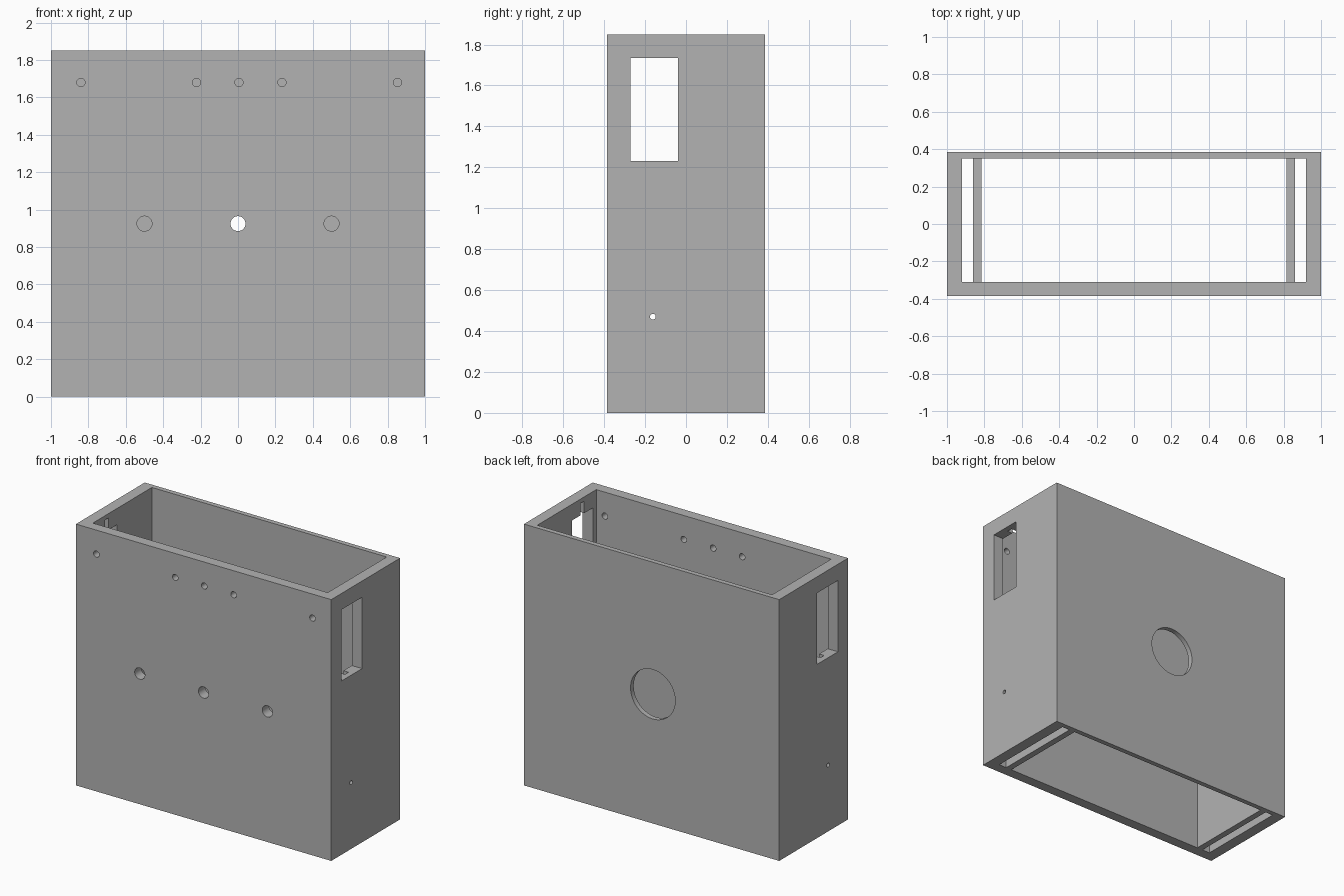
import bpy
from math import radians

if "Cube" in bpy.data.objects:
    bpy.data.objects.remove(bpy.data.objects["Cube"], do_unlink=True)

grey = bpy.data.materials.new("plain grey")
grey.use_nodes = True
colour = (0.45, 0.45, 0.45, 1)
grey.diffuse_color = colour
grey.node_tree.nodes["Principled BSDF"].inputs["Base Color"].default_value = colour


def box(name, low, high):
    """Axis-aligned box between two corners."""
    centre = [(a + b) / 2 for a, b in zip(low, high)]
    bpy.ops.mesh.primitive_cube_add(size=1, location=centre)
    ob = bpy.context.object
    ob.name = name
    ob.scale = [b - a for a, b in zip(low, high)]
    bpy.ops.object.transform_apply(location=True, rotation=True, scale=True)
    ob.data.materials.append(grey)
    return ob


def rod(centre, radius, length, axis):
    """Round cutter along the x or y axis."""
    turn = (0, radians(90), 0) if axis == "x" else (radians(90), 0, 0)
    bpy.ops.mesh.primitive_cylinder_add(vertices=48, radius=radius, depth=length,
                                        location=centre, rotation=turn)
    ob = bpy.context.object
    ob.name = "hole_cutter"
    bpy.ops.object.transform_apply(location=True, rotation=True, scale=True)
    ob.data.materials.append(grey)
    return ob


def cut(target, cutter):
    """Subtract the cutter and remove it."""
    cutter.hide_render = True
    mod = target.modifiers.new("cut", "BOOLEAN")
    mod.operation = "DIFFERENCE"
    mod.solver = "EXACT"
    mod.object = cutter
    bpy.context.view_layer.objects.active = target
    bpy.ops.object.modifier_apply(modifier=mod.name)
    bpy.data.objects.remove(cutter, do_unlink=True)


# Open-ended case: thick front and sides, thin back
W, D, H = 1.0, 0.385, 1.85
in_x, in_front, in_back = 0.92, -0.31, 0.35
case = box("case", (-W, -D, 0), (W, D, H))
cut(case, box("cavity_cutter", (-in_x, in_front, -0.1), (in_x, in_back, H + 0.1)))

# Front holes: a row of small ones near the top, three larger ones at mid height
for x in (-0.84, -0.222, 0.005, 0.235, 0.853):
    cut(case, rod((x, in_front, 1.68), 0.022, 0.3, "y"))
for x in (-0.5, 0, 0.5):
    cut(case, rod((x, in_front, 0.925), 0.04, 0.3, "y"))

# Large round opening in the back
cut(case, rod((-0.01, in_back, 0.915), 0.175, 0.2, "y"))

# Side windows, each with a shallow inner groove reaching above and below
slot_y = -0.155
for side in (-1, 1):
    mid = side * 0.95
    cut(case, box("window_cutter", (mid - 0.15, -0.272, 1.23), (mid + 0.15, -0.04, 1.735)))
    groove = side * 0.91
    cut(case, box("groove_cutter", (groove - 0.05, slot_y - 0.02, 1.145),
                  (groove + 0.05, slot_y + 0.02, 1.82)))

# Inner partitions beside the side walls
partitions = []
for side, label in ((1, "left"), (-1, "right")):
    a, b = sorted((side * 0.815, side * 0.86))
    partitions.append(box(label + "_partition", (a, in_front, 0), (b, in_back, 0.9)))

# Small cross hole through both sides and both partitions
for part in [case] + partitions:
    cut(part, rod((0, -0.162, 0.47), 0.014, 2.4, "x"))

# Smooth hole walls, sharp corners
for part in [case] + partitions:
    bpy.ops.object.select_all(action="DESELECT")
    part.select_set(True)
    bpy.context.view_layer.objects.active = part
    bpy.ops.object.shade_smooth_by_angle(angle=radians(30))
